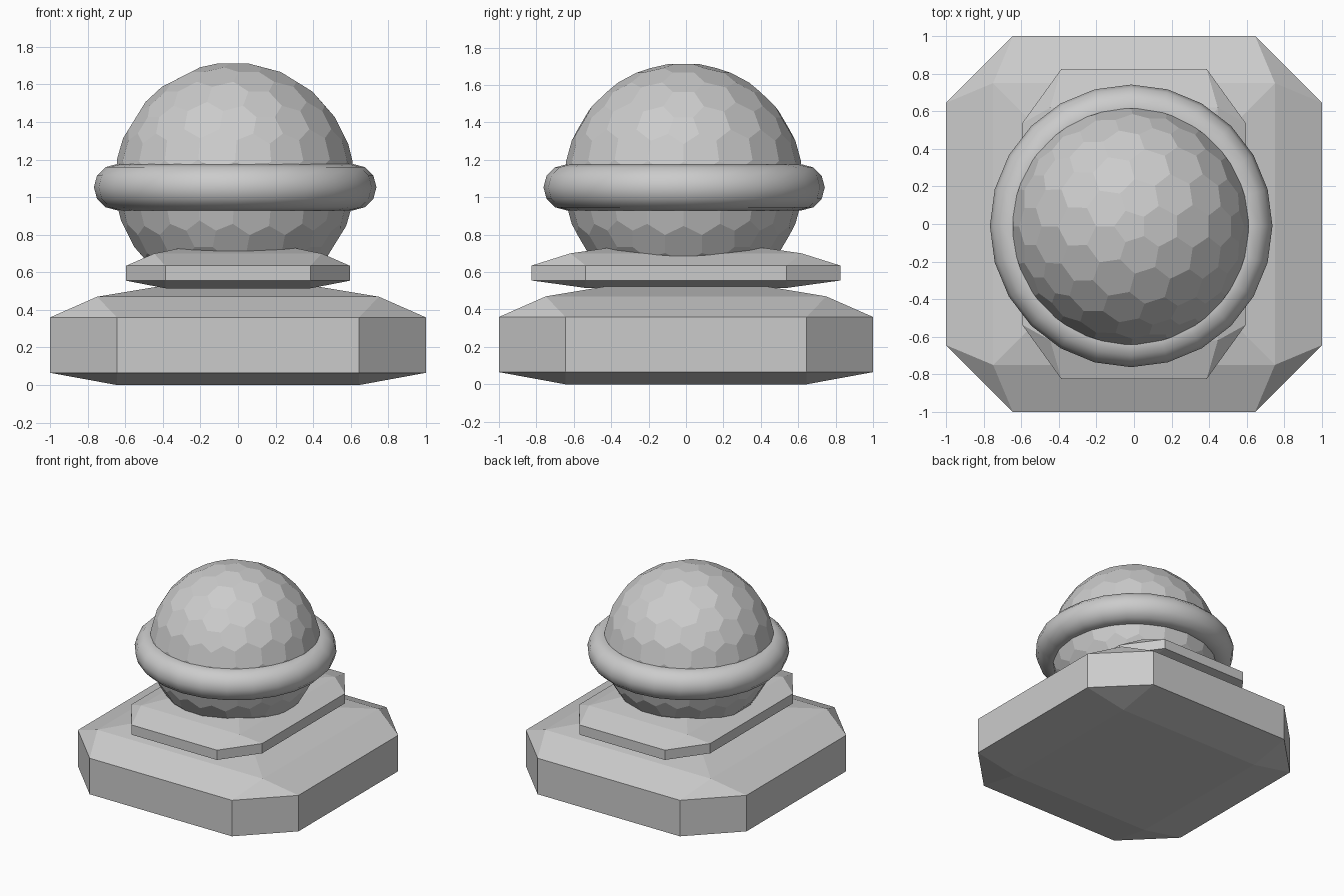
import bpy, bmesh, math
from mathutils import Vector

if "Cube" in bpy.data.objects:
    bpy.data.objects.remove(bpy.data.objects["Cube"])


def add_object(name, bm):
    mesh = bpy.data.meshes.new(name)
    bm.to_mesh(mesh)
    bm.free()
    obj = bpy.data.objects.new(name, mesh)
    bpy.context.collection.objects.link(obj)
    return obj


def faceted_slab(name, sx, sy, levels):
    """Convex slab; each level is (z, outer, cut): octagon, or rectangle if outer == cut."""
    bm = bmesh.new()
    pts = set()
    for z, a, c in levels:
        for i in (-1, 1):
            for j in (-1, 1):
                pts.add((i * a * sx, j * c * sy, z))
                pts.add((i * c * sx, j * a * sy, z))
    for p in sorted(pts):
        bm.verts.new(p)
    bmesh.ops.convex_hull(bm, input=bm.verts[:])
    bmesh.ops.dissolve_limit(bm, angle_limit=math.radians(0.5),
                             verts=bm.verts[:], edges=bm.edges[:])
    bmesh.ops.recalc_face_normals(bm, faces=bm.faces[:])
    return add_object(name, bm)


# Wide base and the narrower plinth on it
faceted_slab("base", 1, 1, [(0, .645, .645), (.065, 1, .645), (.36, 1, .645),
                            (.47, .75, .75), (.525, .42, .42)])
faceted_slab("plinth", .595, .825, [(.515, .65, .65), (.555, 1, .65), (.635, 1, .65),
                                    (.70, .75, .75), (.73, .5, .5)])

# Ball of hexagonal facets: the dual of an icosphere
RADIUS, CENTRE = .638, Vector((-.018, -.013, 1.08))
ico = bmesh.new()
bmesh.ops.create_icosphere(ico, subdivisions=3, radius=1)
ball = bmesh.new()
corner = {f: ball.verts.new(f.calc_center_median().normalized() * RADIUS + CENTRE)
          for f in ico.faces}
for v in ico.verts:
    n = v.co.normalized()
    u = n.orthogonal().normalized()
    w = n.cross(u)
    ring = sorted(v.link_faces, key=lambda f: math.atan2(f.calc_center_median().dot(w),
                                                         f.calc_center_median().dot(u)))
    ball.faces.new([corner[f] for f in ring])
ico.free()
add_object("faceted_ball", ball)

# Smooth ring around the ball
bpy.ops.mesh.primitive_torus_add(location=(-.015, -.01, 1.053), major_radius=.629,
                                 minor_radius=.123, major_segments=24, minor_segments=12)
bpy.context.object.name = "ring"
bpy.ops.object.shade_smooth()
